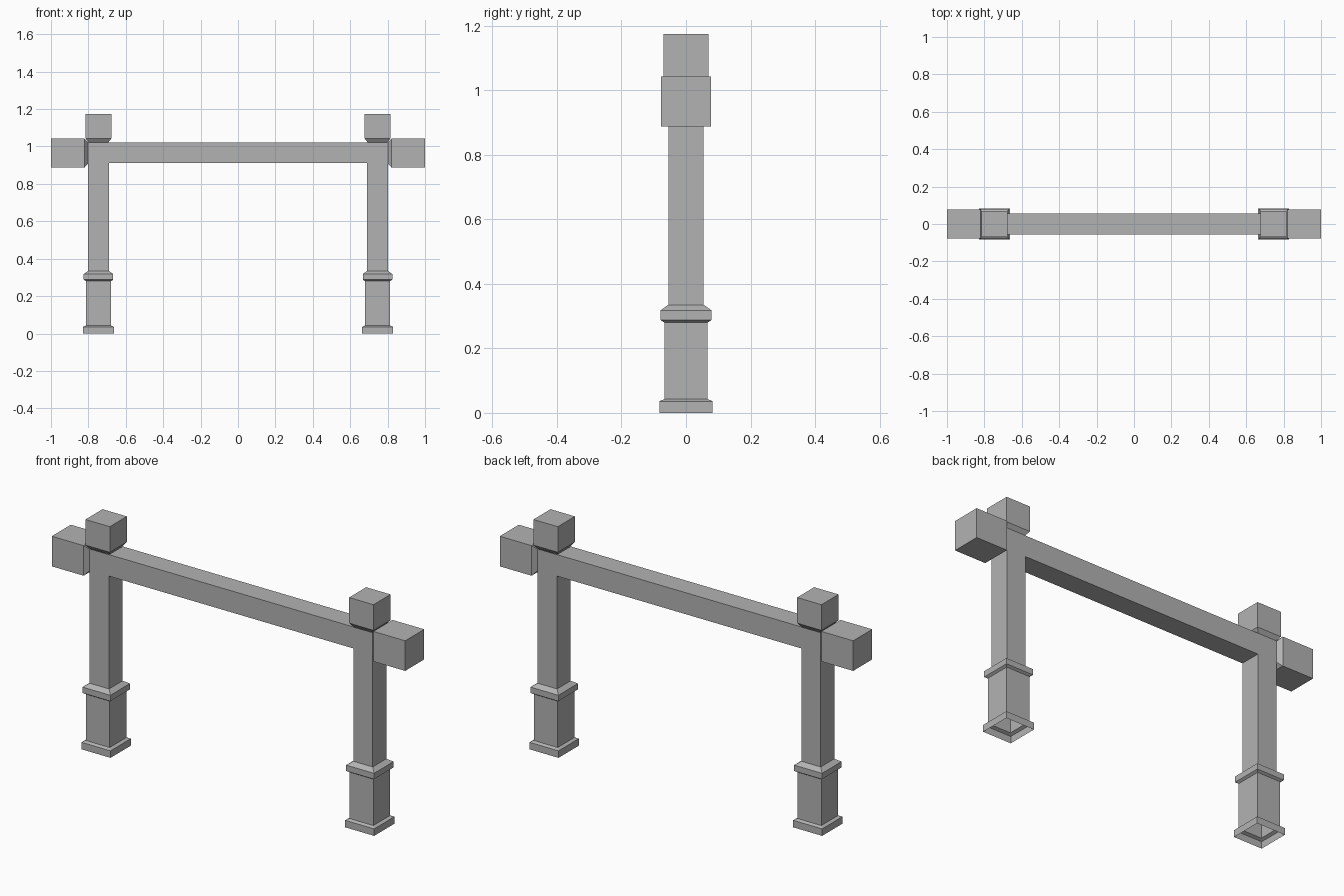
import bpy
import bmesh

if "Cube" in bpy.data.objects:
    bpy.data.objects.remove(bpy.data.objects["Cube"], do_unlink=True)

# One plain grey for the whole frame
GREY = (0.45, 0.45, 0.45, 1)
stone = bpy.data.materials.new("stone_grey")
stone.use_nodes = True
stone.diffuse_color = GREY
stone.node_tree.nodes["Principled BSDF"].inputs["Base Color"].default_value = GREY

POST_X, POST_HALF = 0.746, 0.055
BEAM_Z, BEAM_HALF = 0.967, 0.055
TOP_Z = BEAM_Z + BEAM_HALF


def square_loft(name, axis, centre, sections, cap_end=False):
    """Loft square sections (position along axis, half width) into a shell."""
    bm = bmesh.new()
    rings = []
    for pos, half in sections:
        ring = []
        for u, v in ((-1, -1), (1, -1), (1, 1), (-1, 1)):
            if axis == "z":
                co = (centre + u * half, v * half, pos)
            else:
                co = (pos, u * half, centre + v * half)
            ring.append(bm.verts.new(co))
        rings.append(ring)
    for low, high in zip(rings, rings[1:]):
        for i in range(4):
            j = (i + 1) % 4
            bm.faces.new((low[i], low[j], high[j], high[i]))
    if cap_end:
        bm.faces.new(rings[-1])
    bmesh.ops.recalc_face_normals(bm, faces=bm.faces)
    mesh = bpy.data.meshes.new(name)
    bm.to_mesh(mesh)
    bm.free()
    mesh.materials.append(stone)
    obj = bpy.data.objects.new(name, mesh)
    bpy.context.collection.objects.link(obj)
    return obj


for side, s in (("left", 1), ("right", -1)):
    x = s * POST_X
    # Open-bottomed plinth with a sloped foot
    square_loft(side + "_plinth", "z", x,
                [(0, 0.082), (0.036, 0.082), (0.043, 0.067), (0.28, 0.067)])
    # Moulded band between plinth and post
    square_loft(side + "_band", "z", x,
                [(0.28, 0.067), (0.288, 0.079), (0.318, 0.079), (0.335, POST_HALF)])
    # Slender post
    square_loft(side + "_post", "z", x, [(0.335, POST_HALF), (TOP_Z, POST_HALF)])
    # Cube finial on top, flaring out from the post
    square_loft(side + "_top_block", "z", x,
                [(TOP_Z, 0.053), (1.043, 0.069), (1.174, 0.069)], cap_end=True)
    # Larger cube on the outer end of the beam
    square_loft(side + "_end_block", "x", 0.965,
                [(s * (POST_X + POST_HALF), 0.055), (s * 0.82, 0.077), (s * 1.0, 0.077)],
                cap_end=True)

# Cross beam, flush with the faces of the posts
inner = POST_X - POST_HALF
square_loft("cross_beam", "x", BEAM_Z, [(-inner, BEAM_HALF), (inner, BEAM_HALF)])
